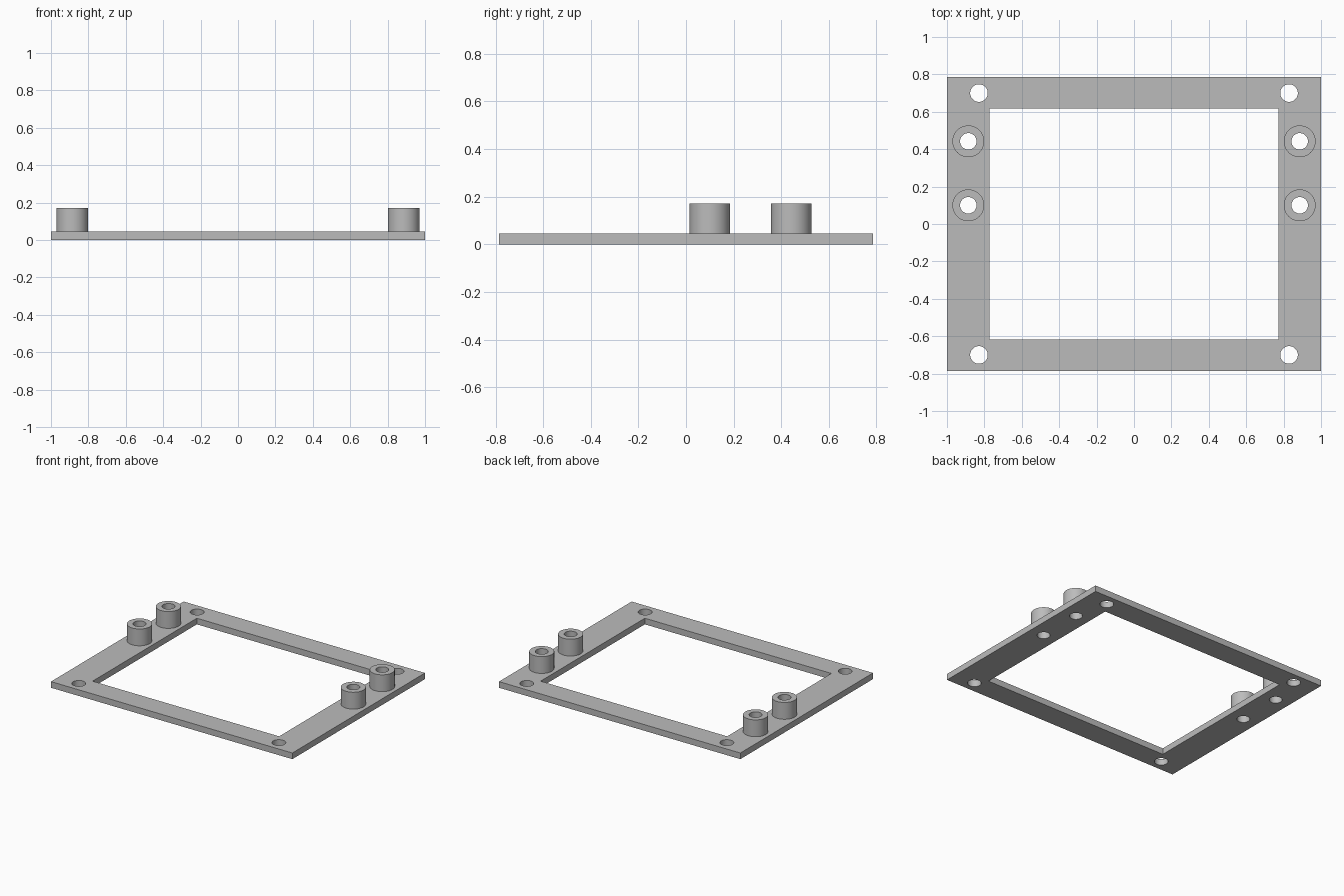
import bpy
import bmesh
from math import sin, cos, tau

if "Cube" in bpy.data.objects:
    bpy.data.objects.remove(bpy.data.objects["Cube"], do_unlink=True)

PLATE_TOP, BOSS_TOP = 0.046, 0.172
BOSS_R, BORE_R, SCREW_R = 0.085, 0.044, 0.047
BOSS_X, BOSS_YS = 0.886, (0.1, 0.442)
SIDES = (("left", 1), ("right", -1))

grey = bpy.data.materials.new("plain grey")
grey.use_nodes = True
grey.diffuse_color = (0.5, 0.5, 0.5, 1)
grey.node_tree.nodes["Principled BSDF"].inputs["Base Color"].default_value = grey.diffuse_color


def rectangle(x, y):
    return [(-x, -y), (x, -y), (x, y), (-x, y)]


def circle(cx, cy, r, n=48):
    return [(cx + r * cos(tau * i / n), cy + r * sin(tau * i / n)) for i in range(n)]


def extruded(name, loops, z0, z1):
    """Solid from an outline followed by its holes, between two heights."""
    curve = bpy.data.curves.new(name, "CURVE")
    curve.dimensions = "2D"
    curve.fill_mode = "BOTH"
    curve.extrude = (z1 - z0) / 2
    for loop in loops:
        spline = curve.splines.new("POLY")
        spline.points.add(len(loop) - 1)
        for point, (x, y) in zip(spline.points, loop):
            point.co = (x, y, 0, 1)
        spline.use_cyclic_u = True
    obj = bpy.data.objects.new(name, curve)
    bpy.context.collection.objects.link(obj)
    obj.location.z = (z0 + z1) / 2
    bpy.ops.object.select_all(action="DESELECT")
    obj.select_set(True)
    bpy.context.view_layer.objects.active = obj
    bpy.ops.object.convert(target="MESH")
    obj = bpy.context.view_layer.objects.active

    # Weld the caps to the walls
    bm = bmesh.new()
    bm.from_mesh(obj.data)
    bmesh.ops.remove_doubles(bm, verts=bm.verts, dist=1e-5)
    bmesh.ops.recalc_face_normals(bm, faces=bm.faces)
    bm.to_mesh(obj.data)
    bm.free()
    obj.data.materials.clear()
    obj.data.materials.append(grey)
    bpy.ops.object.shade_smooth_by_angle()
    return obj


# Frame plate with window, corner screw holes and boss bores
loops = [rectangle(1, 0.785), rectangle(0.773, 0.617)]
for _, s in SIDES:
    loops += [circle(s * 0.829, y, SCREW_R) for y in (-0.7, 0.7)]
    loops += [circle(s * BOSS_X, y, BORE_R) for y in BOSS_YS]
extruded("frame_plate", loops, 0, PLATE_TOP)

# Hollow standoff bosses
for side, s in SIDES:
    for place, y in zip(("front", "back"), BOSS_YS):
        extruded(f"{side}_{place}_standoff",
                 [circle(s * BOSS_X, y, BOSS_R), circle(s * BOSS_X, y, BORE_R)],
                 PLATE_TOP, BOSS_TOP)
